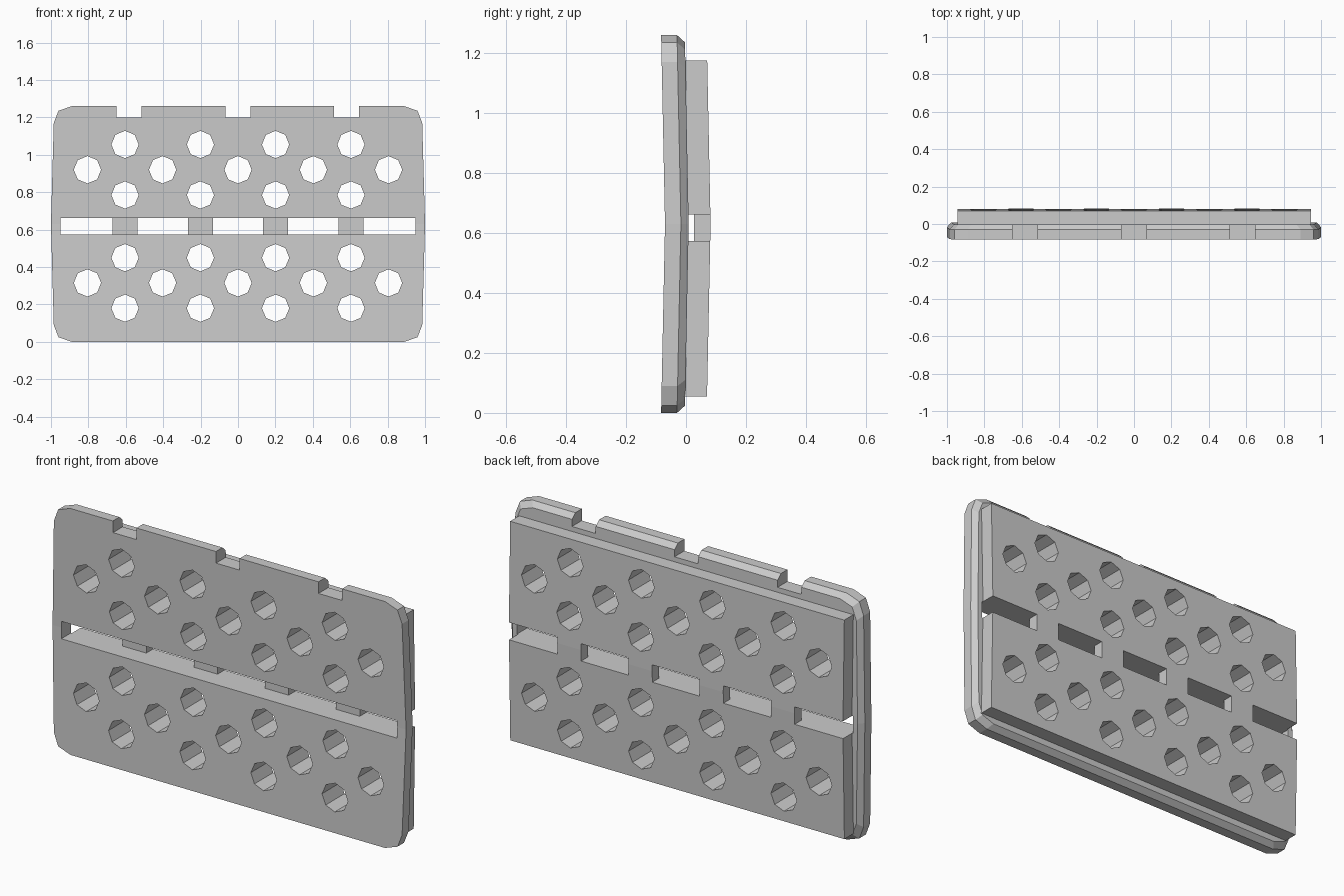
import bpy
import bmesh
import math
from mathutils import Matrix, Vector

cube = bpy.data.objects.get("Cube")
if cube:
    bpy.data.objects.remove(cube, do_unlink=True)

MID = 0.63

grey = bpy.data.materials.new("plain_grey")
grey.use_nodes = True
colour = (0.6, 0.6, 0.6, 1)
grey.diffuse_color = colour
grey.node_tree.nodes["Principled BSDF"].inputs["Base Color"].default_value = colour


def finish(bm, name):
    bmesh.ops.recalc_face_normals(bm, faces=bm.faces)
    mesh = bpy.data.meshes.new(name)
    bm.to_mesh(mesh)
    bm.free()
    mesh.materials.append(grey)
    obj = bpy.data.objects.new(name, mesh)
    bpy.context.collection.objects.link(obj)
    return obj


def bend(z):
    """Shallow crease: the middle sits slightly further back."""
    return 0.013 * (1 - abs(z - MID) / MID)


def loft(name, half, rings):
    """Loft a mirrored outline through (y, x scale, z scale) rings."""
    # half runs up the +x side from bottom to top, symmetric about MID
    outline = half + [(-x, z) for x, z in reversed(half)]
    bm = bmesh.new()
    loops = []
    for y, sx, sz in rings:
        pts = [(x * sx, MID + (z - MID) * sz) for x, z in outline]
        loops.append([bm.verts.new((x, y + bend(z), z)) for x, z in pts])
    n, m = len(outline), len(half) // 2
    for a, b in zip(loops, loops[1:]):
        for i in range(n):
            j = (i + 1) % n
            bm.faces.new((a[i], a[j], b[j], b[i]))
    for cap in (loops[0], loops[-1]):
        bm.faces.new(cap[m:n - m])
        bm.faces.new(cap[:m + 1] + cap[n - m - 1:])
    return finish(bm, name)


def add_box(bm, x0, x1, y0, y1, z0, z1):
    size = Vector((x1 - x0, y1 - y0, z1 - z0))
    centre = Vector((x0 + x1, y0 + y1, z0 + z1)) / 2
    bmesh.ops.create_cube(
        bm, size=1, matrix=Matrix.Translation(centre) @ Matrix.Diagonal(size).to_4x4())


def apply_boolean(target, tool, operation):
    mod = target.modifiers.new(operation, 'BOOLEAN')
    mod.operation, mod.solver, mod.object = operation, 'EXACT', tool
    bpy.context.view_layer.objects.active = target
    bpy.ops.object.modifier_apply(modifier=mod.name)
    bpy.data.objects.remove(tool, do_unlink=True)


# Front plate with clipped corners and a chamfered rear edge
corner = [(0.89, 1.26), (0.96, 1.235), (0.985, 1.17)]
half = [(x, 2 * MID - z) for x, z in corner] + [(1.0, MID)] + corner[::-1]
panel = loft("perforated_panel", half,
             [(-0.083, 1, 1), (-0.03, 1, 1), (-0.004, 0.977, 0.962)])

# Rear slab, joined to the plate
slab = loft("rear_slab", [(0.945, 0.055), (0.945, MID), (0.945, 1.205 - 0.03)],
            [(-0.02, 1, 1), (0.069, 1, 1)])
apply_boolean(panel, slab, 'UNION')

# Octagonal holes and top notches
bm = bmesh.new()
wide, narrow = [-0.805, -0.403, 0, 0.403, 0.805], [-0.604, -0.201, 0.201, 0.604]
for middle in (0.315, 0.92):
    for row, xs in ((-0.135, narrow), (0, wide), (0.135, narrow)):
        for x in xs:
            place = (Matrix.Translation((x, 0, middle + row))
                     @ Matrix.Rotation(math.pi / 2, 4, 'X'))
            bmesh.ops.create_cone(bm, cap_ends=True, segments=8, radius1=0.073,
                                  radius2=0.073, depth=1, matrix=place)
for x in (-0.583, 0, 0.58):
    add_box(bm, x - 0.067, x + 0.067, -0.5, 0.5, 1.2, 1.5)
apply_boolean(panel, finish(bm, "hole_cutter"), 'DIFFERENCE')

# Long slot through the plate
bm = bmesh.new()
add_box(bm, -0.95, 0.95, -0.5, 0.026, 0.573, 0.662)
apply_boolean(panel, finish(bm, "slot_cutter"), 'DIFFERENCE')

# Rear slot openings, leaving four bridging ribs
bm = bmesh.new()
edges = [-1.2]
for x in narrow:
    edges += [x - 0.067, x + 0.067]
edges.append(1.2)
for x0, x1 in zip(edges[::2], edges[1::2]):
    add_box(bm, x0, x1, 0.0085, 0.5, 0.573, 0.662)
apply_boolean(panel, finish(bm, "rib_gap_cutter"), 'DIFFERENCE')
